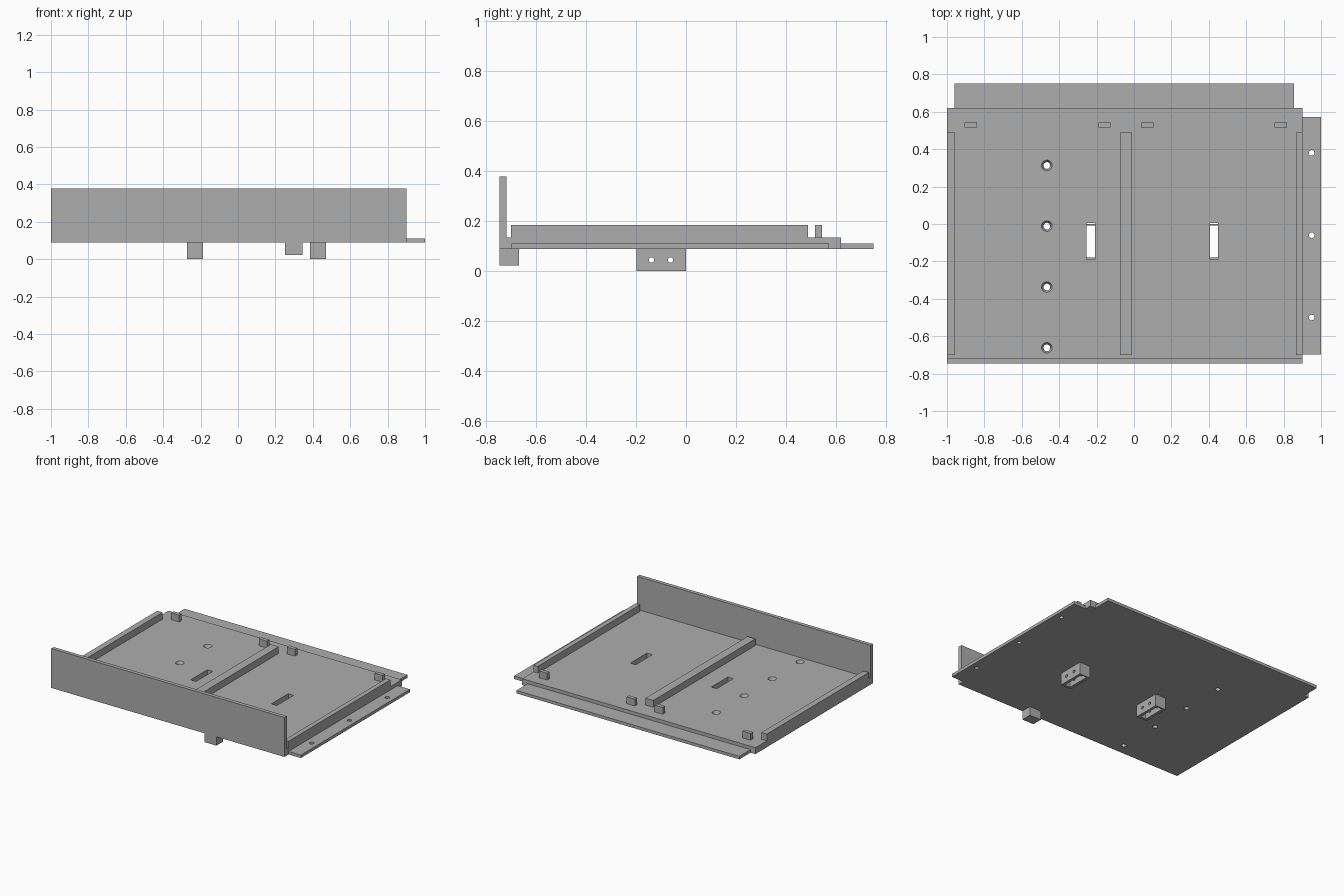
import bpy

cube = bpy.data.objects.get("Cube")
if cube:
    bpy.data.objects.remove(cube, do_unlink=True)

grey = bpy.data.materials.new("plain_grey")
grey.use_nodes = True
COLOUR = (0.42, 0.42, 0.42, 1)
grey.diffuse_color = COLOUR
grey.node_tree.nodes["Principled BSDF"].inputs["Base Color"].default_value = COLOUR

BOTTOM, LIP, DECK, RAIL = 0.088, 0.11, 0.135, 0.185
LEFT, RIGHT, FRONT, BACK = -1.0, 0.9, -0.745, 0.62


def box(name, x, y, z):
    """Box from (min, max) ranges."""
    bpy.ops.mesh.primitive_cube_add(size=1, location=[sum(r) / 2 for r in (x, y, z)])
    ob = bpy.context.object
    ob.name = name
    ob.scale = [r[1] - r[0] for r in (x, y, z)]
    bpy.ops.object.transform_apply(location=False, rotation=False, scale=True)
    ob.data.materials.append(grey)
    return ob


def cone(r1, r2, depth, location, rotation=(0, 0, 0)):
    bpy.ops.mesh.primitive_cone_add(vertices=24, radius1=r1, radius2=r2, depth=depth,
                                    location=location, rotation=rotation)
    return bpy.context.object


def cut(target, cutters):
    """Subtract each cutter from the target, then discard it."""
    for cutter in cutters:
        cutter.hide_render = True
        mod = target.modifiers.new("cut", "BOOLEAN")
        mod.operation, mod.solver, mod.object = "DIFFERENCE", "EXACT", cutter
        bpy.context.view_layer.objects.active = target
        bpy.ops.object.modifier_apply(modifier=mod.name)
        bpy.data.objects.remove(cutter, do_unlink=True)


# Base plate with countersunk screw holes and two slots
plate = box("base_plate", (LEFT, RIGHT), (FRONT, BACK), (BOTTOM, DECK))
SLOTS = (-0.231, 0.428)
for y in (0.313, -0.011, -0.337, -0.662):
    cut(plate, [cone(0.018, 0.018, 0.2, (-0.466, y, 0.1)),
                cone(0.018, 0.029, 0.022, (-0.466, y, DECK - 0.01))])
cut(plate, [box("slot", (x - 0.022, x + 0.022), (-0.19, 0.005), (0, 0.3)) for x in SLOTS])

# Thin lips along the back and the side
box("back_lip", (-0.96, 0.856), (BACK, 0.75), (BOTTOM, LIP))
side_lip = box("side_lip", (RIGHT, 1.0), (-0.697, 0.572), (BOTTOM, LIP))
cut(side_lip, [cone(0.015, 0.015, 0.2, (0.95, y, 0.1)) for y in (0.38, -0.06, -0.5)])

# Tall front panel and the tab beneath it
box("front_panel", (LEFT, RIGHT), (FRONT, -0.717), (DECK, 0.378))
box("front_tab", (0.25, 0.346), (FRONT, -0.667), (0.023, BOTTOM))

# Long rails on the deck
for name, x in (("right_rail", (LEFT, -0.956)), ("middle_rail", (-0.075, -0.011)),
                ("left_rail", (0.865, RIGHT))):
    box(name, x, (-0.7, 0.488), (DECK, RAIL))

# Small stop blocks near the back
for i, x in enumerate((-0.873, -0.158, 0.07, 0.784)):
    box(f"stop_block_{i + 1}", (x - 0.033, x + 0.033), (0.515, 0.543), (DECK, RAIL))

# Open brackets under the slots, with cross-drilled holes
for i, x in enumerate(SLOTS):
    bracket = box(f"bracket_{i + 1}", (x - 0.043, x + 0.043), (-0.197, 0), (0, BOTTOM))
    cutters = [box("cavity", (x - 0.022, x + 0.022), (-0.18, -0.009), (-0.1, 0.2))]
    cutters += [cone(0.011, 0.011, 0.2, (x, y, 0.044), (0, 1.5708, 0)) for y in (-0.138, -0.062)]
    cut(bracket, cutters)
